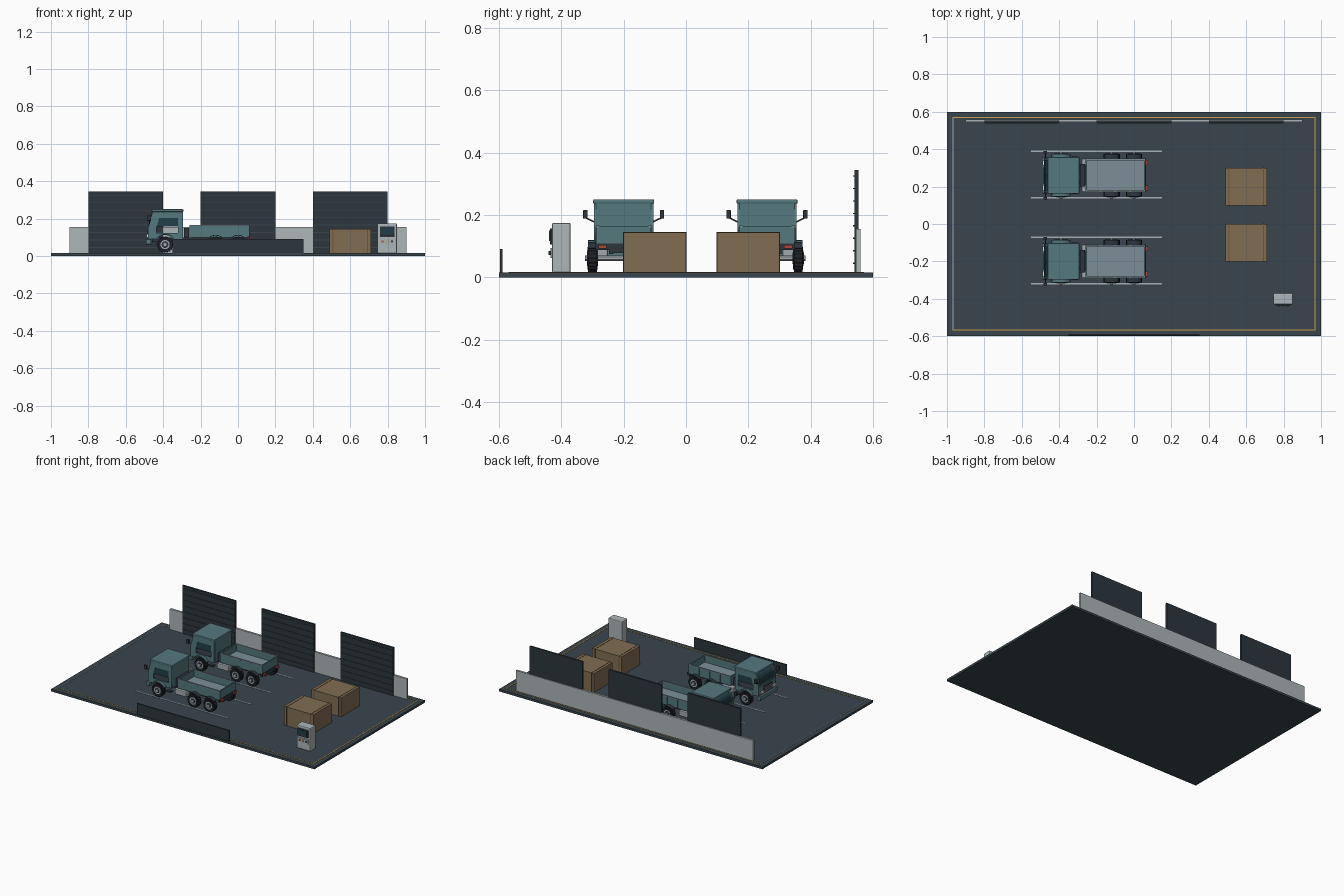
import bpy
from math import sin, cos, pi

if "Cube" in bpy.data.objects:
    bpy.data.objects.remove(bpy.data.objects["Cube"])


def mat(name, r, g, b):
    m = bpy.data.materials.new(name)
    m.diffuse_color = (r, g, b, 1)
    m.use_nodes = True
    m.node_tree.nodes["Principled BSDF"].inputs["Base Color"].default_value = m.diffuse_color
    return m


FLOOR = mat("floor_slate", .04, .06, .073)
DARK = mat("shutter_dark", .025, .037, .048)
LINE = mat("line_grey", .38, .44, .46)
WALL = mat("wall_grey", .42, .47, .48)
YELLOW = mat("amber", .6, .36, .08)
TEAL = mat("truck_teal", .09, .19, .21)
BED = mat("bed_grey", .2, .27, .31)
RUBBER = mat("rubber", .012, .014, .018)
STEEL = mat("steel", .36, .4, .42)
GLASS = mat("glass", .015, .05, .065)
WOOD = mat("crate_wood", .22, .155, .085)
WOOD2 = mat("crate_strap", .14, .095, .05)
RED = mat("lamp_red", .45, .06, .04)
LAMP = mat("lamp_white", .8, .78, .65)


def box(name, x0, x1, y0, y1, z0, z1, m, bevel=0):
    bpy.ops.mesh.primitive_cube_add(size=1, location=((x0 + x1) / 2, (y0 + y1) / 2, (z0 + z1) / 2))
    o = bpy.context.object
    o.name = name
    o.scale = (x1 - x0, y1 - y0, z1 - z0)
    bpy.ops.object.transform_apply(location=False, rotation=False)
    o.data.materials.append(m)
    if bevel:
        b = o.modifiers.new("bevel", 'BEVEL')
        b.width, b.segments = bevel, 2
    return o


def prism(name, loops, y, half, m):
    """Extrude x-z outlines along y; inner outlines become holes."""
    c = bpy.data.curves.new(name, 'CURVE')
    c.dimensions, c.fill_mode, c.extrude = '2D', 'BOTH', half
    for pts in loops:
        s = c.splines.new('POLY')
        s.points.add(len(pts) - 1)
        for p, (x, z) in zip(s.points, pts):
            p.co = (x, z, 0, 1)
        s.use_cyclic_u = True
    o = bpy.data.objects.new(name, c)
    bpy.context.collection.objects.link(o)
    o.location.y = y
    o.rotation_euler.x = pi / 2
    bpy.ops.object.select_all(action='DESELECT')
    o.select_set(True)
    bpy.context.view_layer.objects.active = o
    bpy.ops.object.convert(target='MESH')
    o = bpy.context.object
    o.data.materials.clear()
    o.data.materials.append(m)
    return o


def rod(name, x, y, z, r, length, m, n=20):
    bpy.ops.mesh.primitive_cylinder_add(vertices=n, radius=r, depth=length,
                                        location=(x, y, z), rotation=(pi / 2, 0, 0))
    o = bpy.context.object
    o.name = name
    o.data.materials.append(m)
    bpy.ops.object.shade_smooth_by_angle()


def arc(cx, cz, r, a0, a1, n):
    return [(cx + r * cos(a0 + (a1 - a0) * i / n), cz + r * sin(a0 + (a1 - a0) * i / n)) for i in range(n + 1)]


# Floor slab and painted lines
G = .015
box("floor", -1, 1, -.6, .6, 0, G, FLOOR)
box("border_back", -.97, .97, .567, .571, G, G + .002, YELLOW)
box("border_front", -.97, .97, -.569, -.565, G, G + .002, YELLOW)
box("border_right", .964, .97, -.565, .567, G, G + .002, YELLOW)
box("border_left", -.97, -.966, -.565, .567, G, G + .002, LINE)
for y in (.39, .14, -.07, -.32):
    box("lane_line", -.55, .15, y - .004, y + .004, G, G + .002, LINE)

# Back wall, shutters, front sign board
box("low_wall", -.9, .9, .545, .56, G, .155, WALL)
for x in (-.6, 0, .6):
    box("shutter", x - .2, x + .2, .54, .553, G, .345, DARK)
    for i in range(8):
        z = .045 + i * .04
        box("shutter_slat", x - .195, x + .195, .536, .541, z - .002, z + .002, FLOOR)
box("sign_board", -.35, .35, -.596, -.588, G, .09, DARK)

# Crates
for y in (.2, -.1):
    box("crate", .488, .712, y - .1, y + .1, G, .144, WOOD)
    for x in (.508, .692):
        box("crate_strap", x - .003, x + .003, y - .1015, y + .1015, G, .1455, WOOD2)

# Control kiosk
box("kiosk", .745, .85, -.43, -.37, G, .175, WALL, .006)
box("kiosk_screen", .758, .837, -.437, -.428, .105, .157, DARK, .002)
box("kiosk_display", .767, .828, -.439, -.435, .116, .15, GLASS)
box("kiosk_panel", .758, .837, -.435, -.428, .062, .094, LINE)
for i in range(3):
    rod("kiosk_button", .773 + .025 * i, -.437, .078, .006, .008, (RED, YELLOW, DARK)[i], 12)


def wheel(x, y, s):
    z, R, n = .061, .044, 18
    gear = []
    for i in range(n):
        for f, r in ((0, R), (.55, R), (.6, R - .003), (.95, R - .003)):
            a = 2 * pi * (i + f) / n
            gear.append((x + r * cos(a), z + r * sin(a)))
    yw = y + s * .1
    prism("tyre", [gear], yw, .014, RUBBER)
    rod("tyre_sidewall", x, yw, z, .036, .032, RUBBER, 24)
    rod("wheel_rim", x, yw, z, .025, .035, STEEL, 24)
    rod("wheel_dish", x, yw, z, .018, .0365, DARK)
    rod("wheel_hub", x, yw + s * .006, z, .009, .036, STEEL, 12)


def truck(y):
    # Chassis and axles
    for s in (-1, 1):
        box("chassis_rail", -.46, .06, y + s * .04 - .007, y + s * .04 + .007, .075, .1, DARK)
    for x in (-.39, -.12, 0):
        rod("axle", x, y, .061, .009, .18, STEEL, 12)
        for s in (-1, 1):
            wheel(x, y, s)
    for x in (-.27, -.06, .05):
        box("cross_member", x - .01, x + .01, y - .04, y + .04, .078, .098, DARK)
    # Cab shell
    arch = arc(-.39, .061, .052, pi - .6, .6, 10)
    side = [(-.478, .09)] + arch + [(-.297, .09), (-.297, .24), (-.455, .24), (-.478, .155)]
    door = [(-.435, .124), (-.32, .124), (-.32, .203), (-.422, .203), (-.435, .155)]
    for s in (-1, 1):
        ys = y + s * .091
        prism("cab_side", [side, door], ys, .004, TEAL)
        prism("side_window", [[(-.435, .157), (-.32, .157), (-.32, .203), (-.422, .203)]], ys, .002, GLASS)
        fender = arc(-.39, .061, .058, pi - .5, .5, 12) + arc(-.39, .061, .051, .5, pi - .5, 12)
        prism("front_fender", [fender], y + s * .1, .014, TEAL)
        # Mirrors, lamps and steps
        box("mirror", -.485, -.465, y + s * .123 - .007, y + s * .123 + .007, .188, .216, DARK, .002)
        arm = box("mirror_arm", -.477, -.471, y + s * .106 - .017, y + s * .106 + .017, .181, .186, DARK)
        arm.rotation_euler.x = s * .45
        box("headlamp", -.488, -.477, y + s * .066 - .014, y + s * .066 + .014, .1, .118, LAMP)
        box("tail_lamp", .058, .075, y + s * .068 - .013, y + s * .068 + .013, .093, .104, RED)
        box("cab_step", -.335, -.3, y + s * .088 - .012, y + s * .088 + .012, .062, .07, DARK)
        box("fuel_tank", -.28, -.19, y + s * .07 - .02, y + s * .07 + .02, .055, .093, STEEL, .006)
    box("cab_roof", -.462, -.292, y - .098, y + .098, .236, .25, TEAL, .004)
    box("cab_back", -.303, -.295, y - .088, y + .088, .09, .238, TEAL)
    box("cab_floor", -.47, -.297, y - .088, y + .088, .112, .12, DARK)
    box("cab_front", -.48, -.472, y - .092, y + .092, .088, .155, TEAL)
    prism("windscreen_frame", [[(-.479, .155), (-.471, .155), (-.448, .24), (-.456, .24)]], y, .092, TEAL)
    prism("windscreen", [[(-.479, .164), (-.474, .164), (-.456, .23), (-.461, .23)]], y, .08, GLASS)
    box("grille", -.484, -.478, y - .045, y + .045, .1, .142, DARK)
    for z in (.11, .121, .132):
        box("grille_bar", -.487, -.483, y - .043, y + .043, z - .002, z + .002, STEEL)
    box("front_bumper", -.492, -.464, y - .096, y + .096, .062, .09, TEAL, .003)
    # Equipment box between cab and bed
    box("equipment_box", -.29, -.262, y - .06, y + .06, .095, .15, DARK)
    # Open cargo bed
    box("bed_floor", -.255, .057, y - .084, y + .084, .1, .118, BED)
    for s in (-1, 1):
        box("bed_side", -.258, .06, y + s * .084 - .004, y + s * .084 + .004, .102, .164, TEAL)
        box("bed_rim", -.26, .062, y + s * .084 - .005, y + s * .084 + .005, .16, .166, BED)
        for x in (-.18, -.1, -.02):
            box("bed_rib", x - .003, x + .003, y + s * .089 - .002, y + s * .089 + .002, .104, .16, TEAL)
        for x in (-.12, 0):
            guard = arc(x, .061, .052, pi - .7, .7, 10) + arc(x, .061, .048, .7, pi - .7, 10)
            prism("rear_fender", [guard], y + s * .1, .014, DARK)
    for x in (-.255, .057):
        box("bed_end", x - .004, x + .004, y - .084, y + .084, .102, .164, TEAL)
    box("rear_bumper", .052, .064, y - .09, y + .09, .088, .108, DARK)


for ty in (-.2, .26):
    truck(ty)
